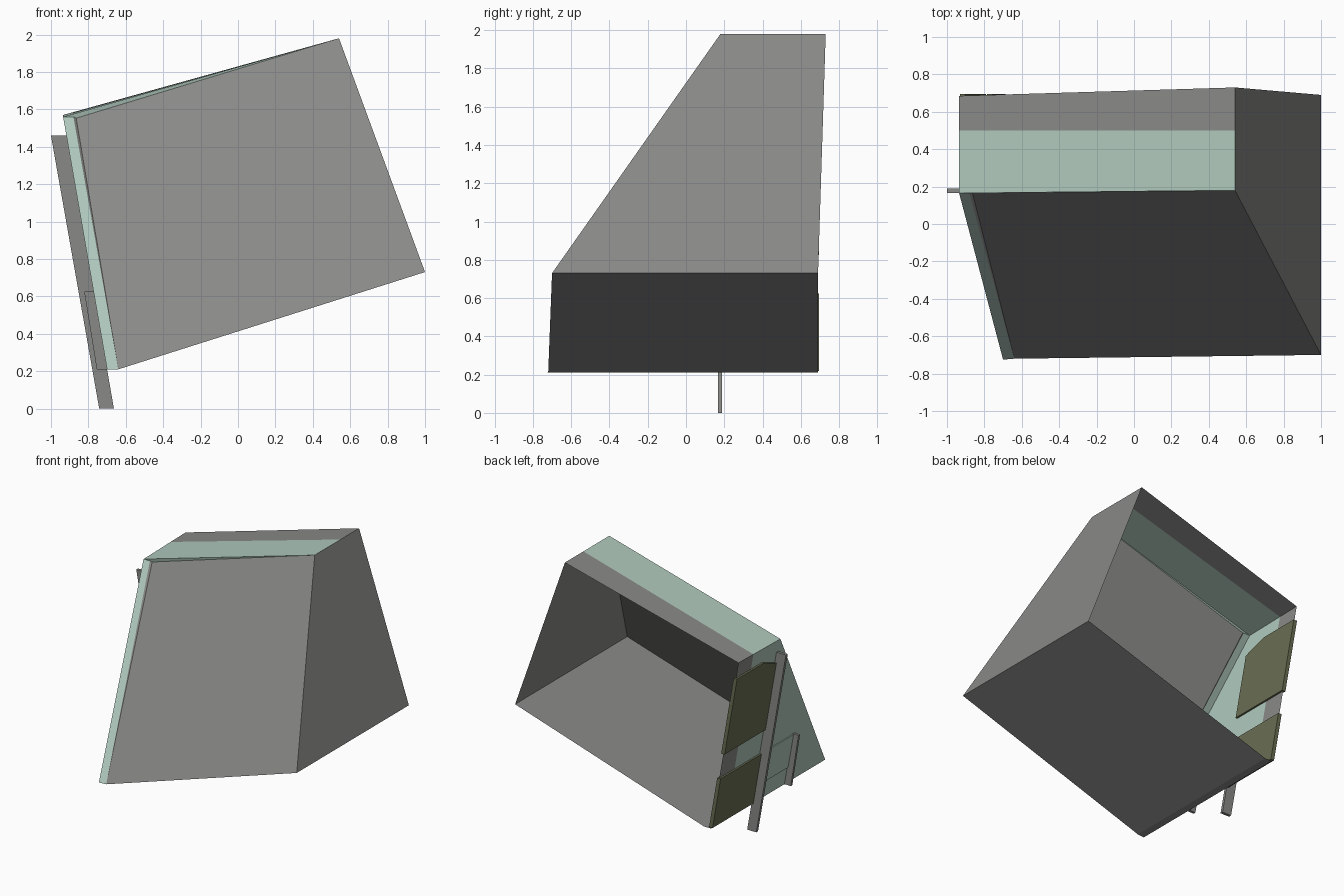
import bpy
from mathutils import Vector

if "Cube" in bpy.data.objects:
    bpy.data.objects.remove(bpy.data.objects["Cube"])


def material(name, rgb):
    m = bpy.data.materials.new(name)
    m.diffuse_color = (*rgb, 1)
    m.use_nodes = True
    m.node_tree.nodes["Principled BSDF"].inputs["Base Color"].default_value = m.diffuse_color
    return m


GRAY = material("warm gray", (0.25, 0.255, 0.243))
GREEN = material("pale green", (0.43, 0.58, 0.505))
OLIVE = material("olive", (0.14, 0.155, 0.085))


def build(name, verts, faces, mats, index=None):
    me = bpy.data.meshes.new(name)
    me.from_pydata([tuple(v) for v in verts], [], faces)
    for m in mats:
        me.materials.append(m)
    if index:
        for p, i in zip(me.polygons, index):
            p.material_index = i
    ob = bpy.data.objects.new(name, me)
    bpy.context.collection.objects.link(ob)
    return ob


def sheet(name, mat, *pts):
    return build(name, pts, [tuple(range(len(pts)))], [mat])


def banded(name, front_a, front_b, back_a, back_b, y_split=0.5):
    """Sheet running front to back, green in front and gray behind y_split."""
    cut = [Vector(f).lerp(Vector(b), (y_split - f[1]) / (b[1] - f[1]))
           for f, b in ((front_a, back_a), (front_b, back_b))]
    verts = [front_a, front_b, cut[1], cut[0], back_b, back_a]
    return build(name, verts, [(0, 1, 2, 3), (3, 2, 4, 5)], [GREEN, GRAY], [0, 1])


def prism(name, mat, pts, vec):
    n = len(pts)
    verts = [Vector(p) for p in pts] + [Vector(p) + Vector(vec) for p in pts]
    faces = [tuple(range(n))[::-1], tuple(range(n, 2 * n))]
    faces += [(i, (i + 1) % n, (i + 1) % n + n, i + n) for i in range(n)]
    return build(name, verts, faces, [mat])


def wall_x(z):
    """x of the leaning left wall at height z."""
    return -0.70 - (z - 0.21) * 0.174


# Corners of the tilted, open-backed shell
tlf, tlb = (-0.935, 0.165, 1.56), (-0.935, 0.685, 1.57)
trf, trb = (0.54, 0.18, 1.98), (0.54, 0.73, 1.98)
brf, brb = (1.0, -0.70, 0.73), (1.0, 0.69, 0.73)
blf, blb = (-0.70, -0.725, 0.21), (-0.70, 0.69, 0.21)
edge_top, edge_low = (-0.88, 0.165, 1.56), (-0.64, -0.72, 0.21)
edge_back = (-0.64, 0.69, 0.21)
panel_top = (-0.865, 0.172, 1.553)

# Shell panels
sheet("front_panel", GRAY, panel_top, edge_low, brf, trf)
sheet("right_wall", GRAY, trf, brf, brb, trb)
sheet("floor_panel", GRAY, edge_low, edge_back, brb, brf)
sheet("floor_edge", GRAY, blf, blb, edge_back, edge_low)
banded("roof_panel", tlf, trf, tlb, trb)
banded("left_wall", blf, tlf, blb, tlb)

# Corner trim and the small step beside the front panel
sheet("front_trim", GREEN, tlf, blf, edge_low, edge_top)
sheet("trim_step", GRAY, edge_top, edge_low, panel_top)
sheet("roof_lip", GREEN, tlf, edge_top, panel_top, trf)

# Olive plates showing on both sides of the left wall
plates = {
    "upper_plate": [(0.695, 1.445), (0.36, 1.445), (0.18, 1.37), (0.18, 0.825)[:2], (0.695, 0.825)],
    "lower_plate": [(0.695, 0.625), (0.18, 0.625), (0.18, 0.22), (0.695, 0.22)],
}
for name, outline in plates.items():
    prism(name, OLIVE, [(wall_x(z) - 0.015, y, z) for y, z in outline], (0.03, 0, 0))

# Shallow green hatch between the two fins
hatch = [(0.13, 0.62), (-0.23, 0.62), (-0.23, 0.35), (0.13, 0.35)]
prism("wall_hatch", GREEN, [(wall_x(z) - 0.008, y, z) for y, z in hatch], (0.008, 0, 0))

# Flat fins standing on the outside of the left wall
prism("long_fin", GRAY, [(-1.0, 0.167, 1.46), (wall_x(1.46), 0.167, 1.46),
                         (wall_x(0), 0.167, 0), (-0.742, 0.167, 0)], (0, 0.022, 0))
prism("short_fin", GRAY, [(-0.822, -0.24, 0.625), (wall_x(0.625), -0.24, 0.625),
                          (wall_x(0.21), -0.24, 0.21), (-0.755, -0.24, 0.21)], (0, 0.02, 0))
